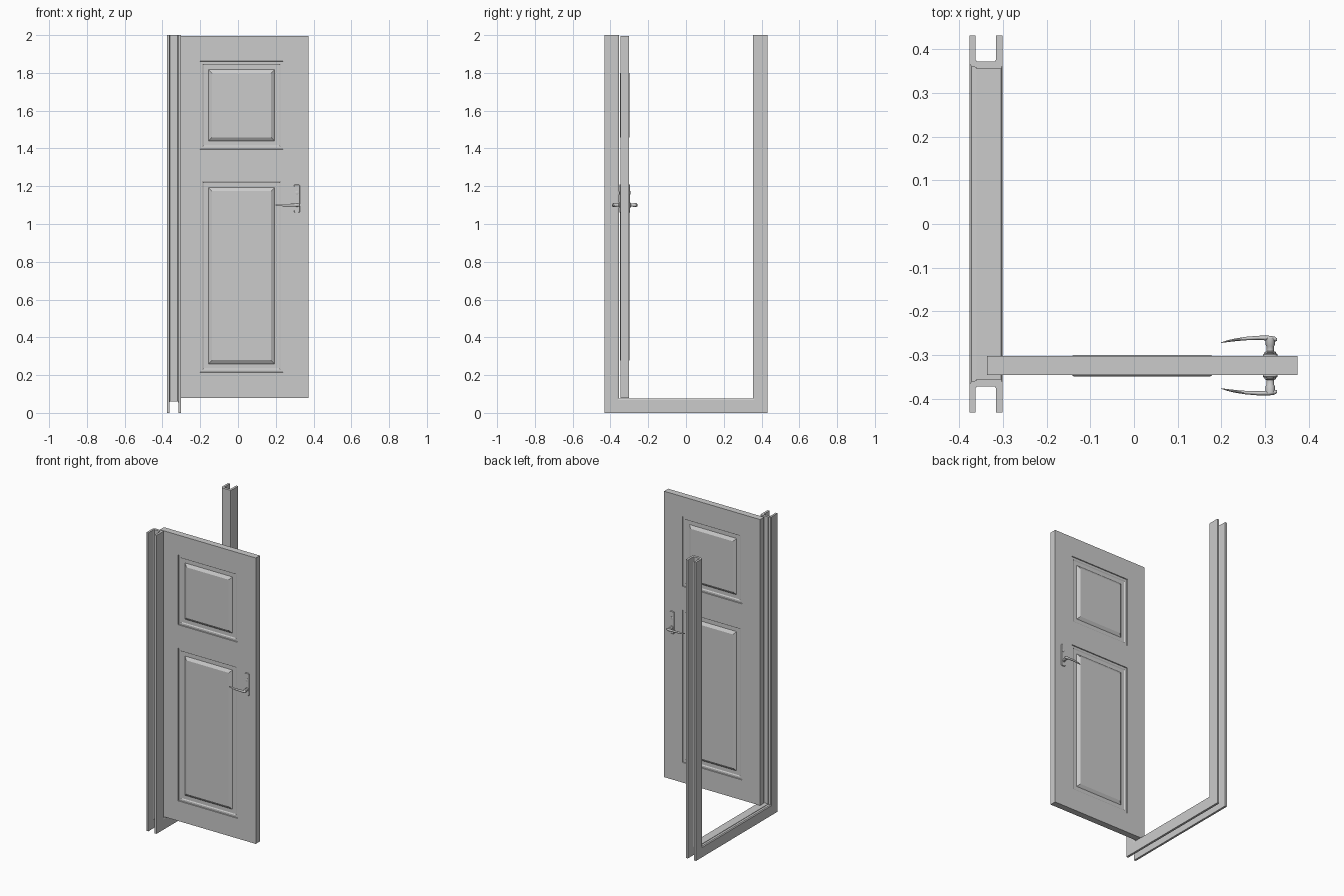
import bpy, bmesh, math
from mathutils import Vector, Matrix

if "Cube" in bpy.data.objects:
    bpy.data.objects.remove(bpy.data.objects["Cube"])


def finish(bm, name, smooth=False):
    bmesh.ops.remove_doubles(bm, verts=bm.verts, dist=1e-5)
    bmesh.ops.recalc_face_normals(bm, faces=bm.faces)
    me = bpy.data.meshes.new(name)
    bm.to_mesh(me)
    bm.free()
    ob = bpy.data.objects.new(name, me)
    bpy.context.collection.objects.link(ob)
    if smooth:
        bpy.ops.object.select_all(action='DESELECT')
        ob.select_set(True)
        bpy.context.view_layer.objects.active = ob
        bpy.ops.object.shade_smooth_by_angle(angle=math.radians(40))
    return ob


def loft(bm, rings, caps=True):
    vs = [[bm.verts.new(p) for p in r] for r in rings]
    n = len(vs[0])
    for a, b in zip(vs, vs[1:]):
        for i in range(n):
            j = (i + 1) % n
            bm.faces.new((a[i], a[j], b[j], b[i]))
    if caps:
        bm.faces.new(vs[0][::-1])
        bm.faces.new(vs[-1])


# Door frame: channel section (x, depth) carried round a mitred U
section = [(-.377, .077), (-.377, .012), (-.372, .006), (-.361, .003),
           (-.361, 0), (-.304, 0), (-.301, .008), (-.301, .077),
           (-.316, .077), (-.316, .022), (-.319, .017), (-.360, .017),
           (-.363, .022), (-.363, .077)]
bm = bmesh.new()
rings = []
for s, top in ((-1, True), (-1, False), (1, False), (1, True)):
    rings.append([(x, s * (.355 + d), 2.0 if top else .077 - d) for x, d in section])
loft(bm, rings)
finish(bm, "door_frame")

# Door leaf with two moulded panels on each face
X = [-.337, -.202, .239, .374]
Z = [.08, .215, 1.238, 1.395, 1.862, 1.996]
Y_MID, Y_HALF = -.3242, .0215
moulding = [(0, 0), (.001, -.006), (.014, -.006), (.020, -.010),
            (.045, -.010), (.050, -.006), (.064, .003)]


def rect(x0, x1, z0, z1, y):
    return [(x0, y, z0), (x1, y, z0), (x1, y, z1), (x0, y, z1)]


bm = bmesh.new()
for s in (-1, 1):
    for i in range(3):
        for k in range(5):
            x0, x1, z0, z1 = X[i], X[i + 1], Z[k], Z[k + 1]
            if i == 1 and k in (1, 3):
                rs = [rect(x0 + o, x1 - o, z0 + o, z1 - o, Y_MID + s * (Y_HALF + h))
                      for o, h in moulding]
                loft(bm, rs, caps=False)
                cell = rs[-1]
            else:
                cell = rect(x0, x1, z0, z1, Y_MID + s * Y_HALF)
            bm.faces.new([bm.verts.new(p) for p in cell])
# edges of the leaf
border = ([(x, Z[0]) for x in X] + [(X[3], z) for z in Z[1:]]
          + [(x, Z[5]) for x in X[2::-1]] + [(X[0], z) for z in Z[4:0:-1]])
loft(bm, [[(x, Y_MID + s * Y_HALF, z) for x, z in border] for s in (-1, 1)], caps=False)
finish(bm, "door_leaf")

# Lever handles, mirrored either side of the leaf
HX, HZ = .312, 1.10
stations = [(.199, .0525, .0006, .003), (.212, .0555, .002, .005), (.232, .0590, .0032, .006),
            (.257, .0620, .004, .007), (.285, .0635, .0048, .0075), (.308, .0630, .0055, .008),
            (.322, .0610, .0055, .008), (.328, .0590, .003, .005)]  # x, offset, half depth, half height


def circle(n, fn):
    return [fn(math.cos(2 * math.pi * i / n), math.sin(2 * math.pi * i / n)) for i in range(n)]


for s, side in ((-1, "front"), (1, "back")):
    def Y(h):
        return Y_MID + s * h

    # backplate with rounded ends and softened rim
    bm = bmesh.new()
    rings = []
    for r, h in ((.0165, .021), (.0165, .0255), (.0145, .0275)):
        ring = []
        for cz, a0 in ((1.193, 0), (1.076, math.pi)):
            for i in range(9):
                a = a0 + math.pi * i / 8
                c, t = math.cos(a), math.sin(a)
                q = (abs(c) ** .5 * (1 if c > 0 else -1), abs(t) ** .5 * (1 if t > 0 else -1))
                ring.append((HX + r * q[0], Y(h), cz + r * q[1]))
        rings.append(ring)
    loft(bm, rings)
    finish(bm, side + "_backplate", True)

    # stepped spindle
    bm = bmesh.new()
    prof = [(.013, .027), (.013, .031), (.0085, .033), (.0085, .044), (.0105, .047), (.0105, .063)]
    loft(bm, [circle(16, lambda c, t: (HX + r * c, Y(h), HZ + r * t)) for r, h in prof])
    finish(bm, side + "_spindle", True)

    # tapered, curved lever
    bm = bmesh.new()
    loft(bm, [circle(14, lambda c, t: (x, Y(h + a * c), HZ + b * t)) for x, h, a, b in stations])
    finish(bm, side + "_lever", True)

    # keyhole collar
    bm = bmesh.new()
    loft(bm, [circle(14, lambda c, t: (HX + r * c, Y(h), 1.165 + r * t))
              for r, h in ((.009, .027), (.009, .029), (.006, .030))])
    finish(bm, side + "_key_collar", True)
